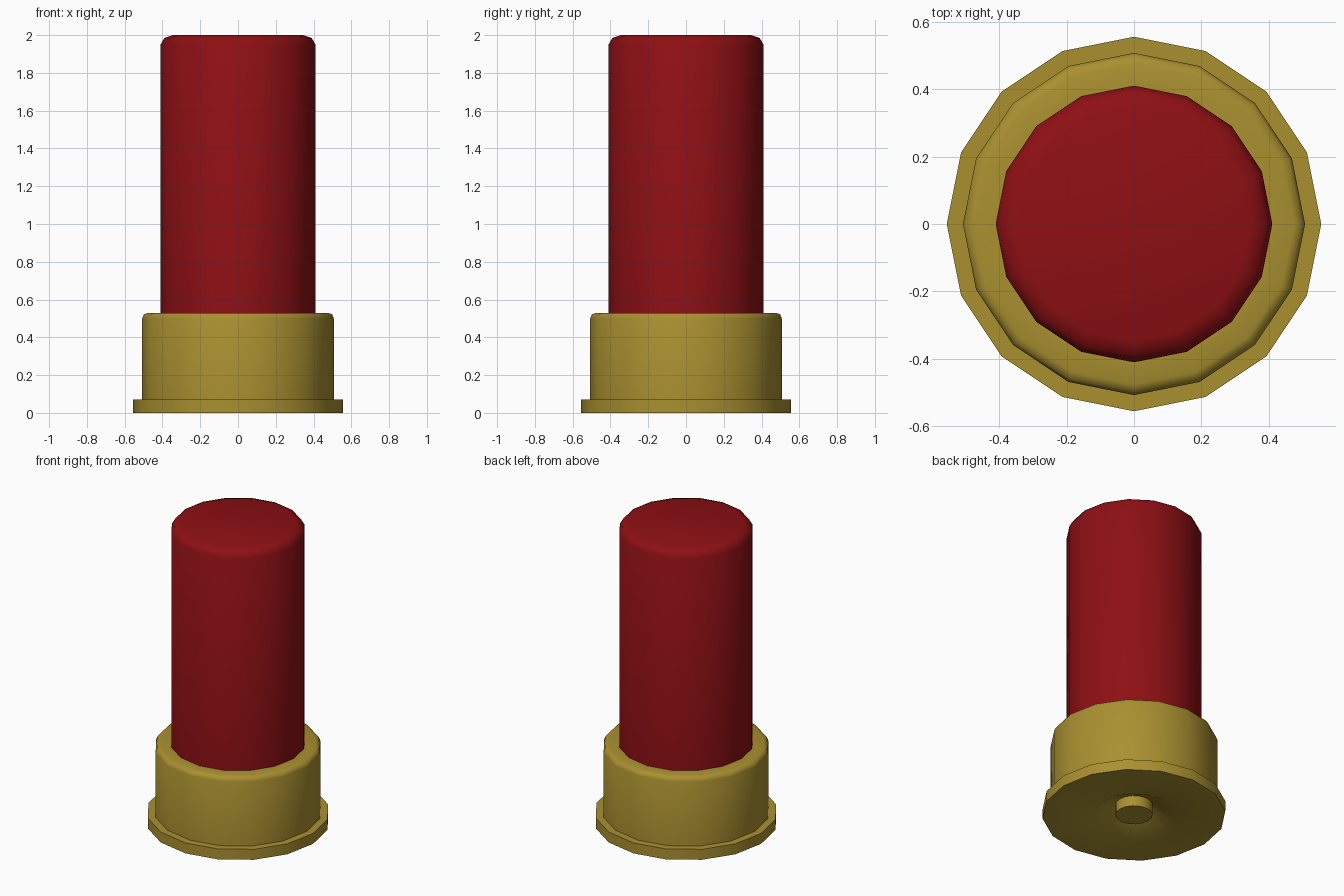
import bpy, bmesh, math

if "Cube" in bpy.data.objects:
    bpy.data.objects.remove(bpy.data.objects["Cube"])

SIDES = 16


def material(name, rgb):
    m = bpy.data.materials.new(name)
    m.diffuse_color = (*rgb, 1)
    m.use_nodes = True
    m.node_tree.nodes["Principled BSDF"].inputs["Base Color"].default_value = m.diffuse_color
    return m


def lathe(name, profile, mat, angle):
    """Revolve an (r, z) profile, listed bottom to top, and cap both ends."""
    bm = bmesh.new()
    rings = []
    for r, z in profile:
        rings.append([bm.verts.new((r * math.cos(2 * math.pi * i / SIDES),
                                    r * math.sin(2 * math.pi * i / SIDES), z))
                      for i in range(SIDES)])
    for a, b in zip(rings, rings[1:]):
        for i in range(SIDES):
            j = (i + 1) % SIDES
            bm.faces.new((a[i], a[j], b[j], b[i]))
    bm.faces.new(rings[0][::-1])
    bm.faces.new(rings[-1])
    bmesh.ops.recalc_face_normals(bm, faces=bm.faces)
    me = bpy.data.meshes.new(name)
    bm.to_mesh(me)
    bm.free()
    me.materials.append(mat)
    ob = bpy.data.objects.new(name, me)
    bpy.context.collection.objects.link(ob)
    bpy.ops.object.select_all(action='DESELECT')
    ob.select_set(True)
    bpy.context.view_layer.objects.active = ob
    bpy.ops.object.shade_smooth_by_angle(angle=math.radians(angle))
    return ob


brass = material("brass", (0.40, 0.28, 0.03))
red = material("red_plastic", (0.27, 0.005, 0.007))

# Brass head: primer, tapered recess, rim, cup with rounded lip
lathe("brass_head", [
    (0.113, 0.0), (0.113, 0.07), (0.255, 0.0),
    (0.555, 0.0), (0.555, 0.07), (0.507, 0.07),
    (0.507, 0.50), (0.498, 0.522), (0.475, 0.53), (0.40, 0.53)], brass, 50)

# Red hull with rounded top edge
lathe("red_hull", [
    (0.41, 0.525), (0.41, 1.95), (0.39, 1.985), (0.345, 2.0)], red, 50)
